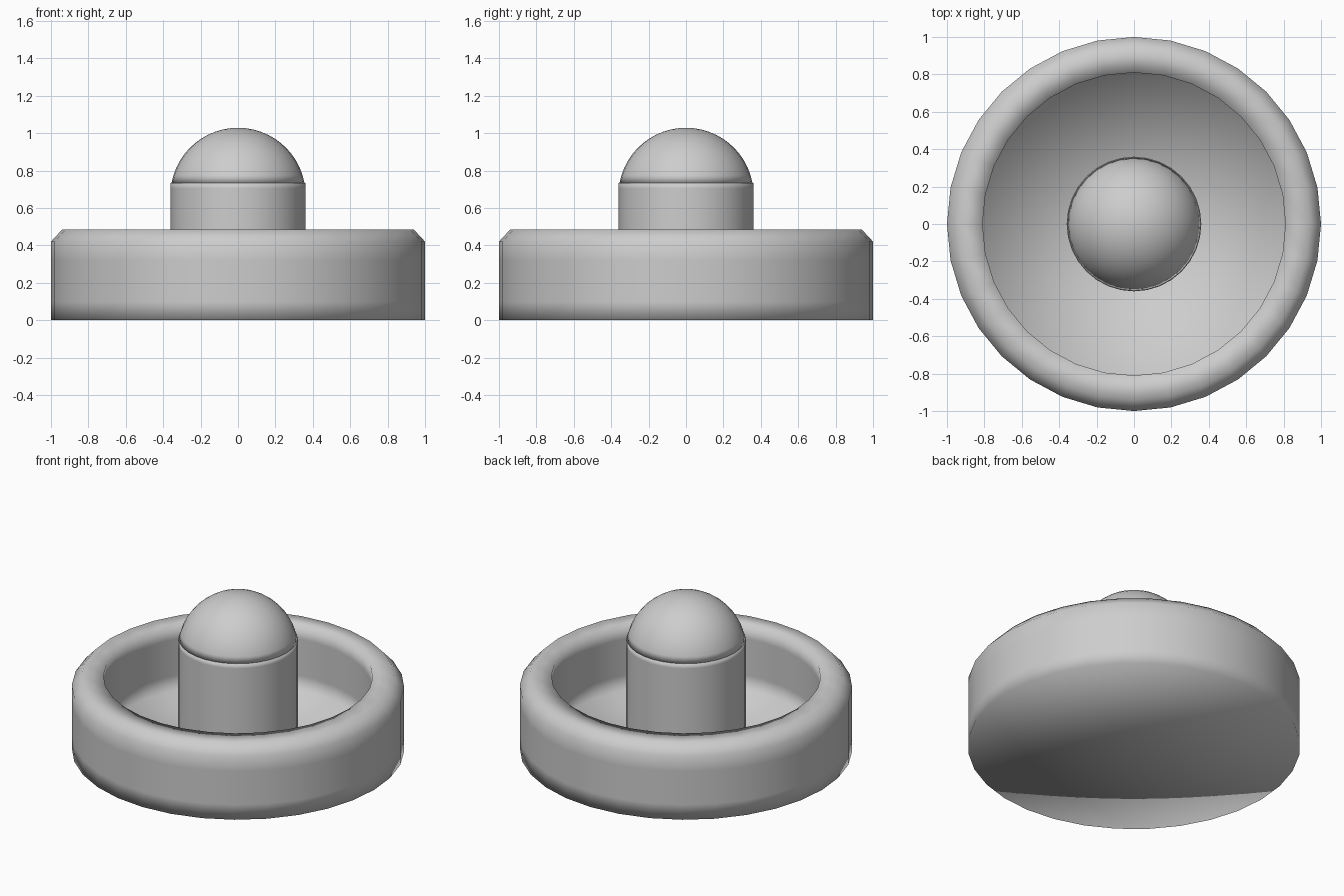
import bpy, bmesh, math

cube = bpy.data.objects.get("Cube")
if cube:
    bpy.data.objects.remove(cube, do_unlink=True)

SIDES = 32

# One plain grey plastic for everything
grey = bpy.data.materials.new("plain_grey")
grey.use_nodes = True
colour = (0.61, 0.61, 0.61, 1)
grey.diffuse_color = colour
grey.node_tree.nodes["Principled BSDF"].inputs["Base Color"].default_value = colour


def lathe(name, profile):
    """Turn a (radius, z) profile that starts and ends on the axis into a closed smooth solid."""
    bm = bmesh.new()
    rings = []
    for r, z in profile:
        if r == 0:
            rings.append([bm.verts.new((0, 0, z))] * SIDES)
        else:
            angles = [math.tau * i / SIDES for i in range(SIDES)]
            rings.append([bm.verts.new((r * math.cos(a), r * math.sin(a), z)) for a in angles])
    for low, high in zip(rings, rings[1:]):
        for i in range(SIDES):
            j = (i + 1) % SIDES
            corners = dict.fromkeys((low[i], low[j], high[j], high[i]))
            bm.faces.new(list(corners))
    bmesh.ops.recalc_face_normals(bm, faces=bm.faces)
    for face in bm.faces:
        face.smooth = True
    mesh = bpy.data.meshes.new(name)
    bm.to_mesh(mesh)
    bm.free()
    mesh.materials.append(grey)
    obj = bpy.data.objects.new(name, mesh)
    bpy.context.collection.objects.link(obj)
    return obj


# Dish: bevelled outer rim, straight inner wall, flat floor, support loops on the walls
FLOOR = 0.06
lathe("dish_base", [(0, 0), (1, 0), (1, 0.1), (1, 0.32), (1, 0.42), (0.94, 0.485),
                    (0.81, 0.485), (0.81, 0.4), (0.81, FLOOR + 0.1), (0.81, FLOOR), (0, FLOOR)])

# Grip post standing on the floor
POST_TOP = 0.735
lathe("grip_post", [(0, FLOOR), (0.36, FLOOR), (0.36, FLOOR + 0.05),
                    (0.36, POST_TOP - 0.03), (0.36, POST_TOP), (0, POST_TOP)])

# Rounded knob: a sphere cap resting on the post
RADIUS, CENTRE, STEPS = 0.362, 0.667, 12
start = math.asin((POST_TOP - CENTRE) / RADIUS)
dome = [(0, POST_TOP)]
for k in range(STEPS):
    a = start + (math.pi / 2 - start) * k / STEPS
    dome.append((RADIUS * math.cos(a), CENTRE + RADIUS * math.sin(a)))
lathe("knob_dome", dome + [(0, CENTRE + RADIUS)])
